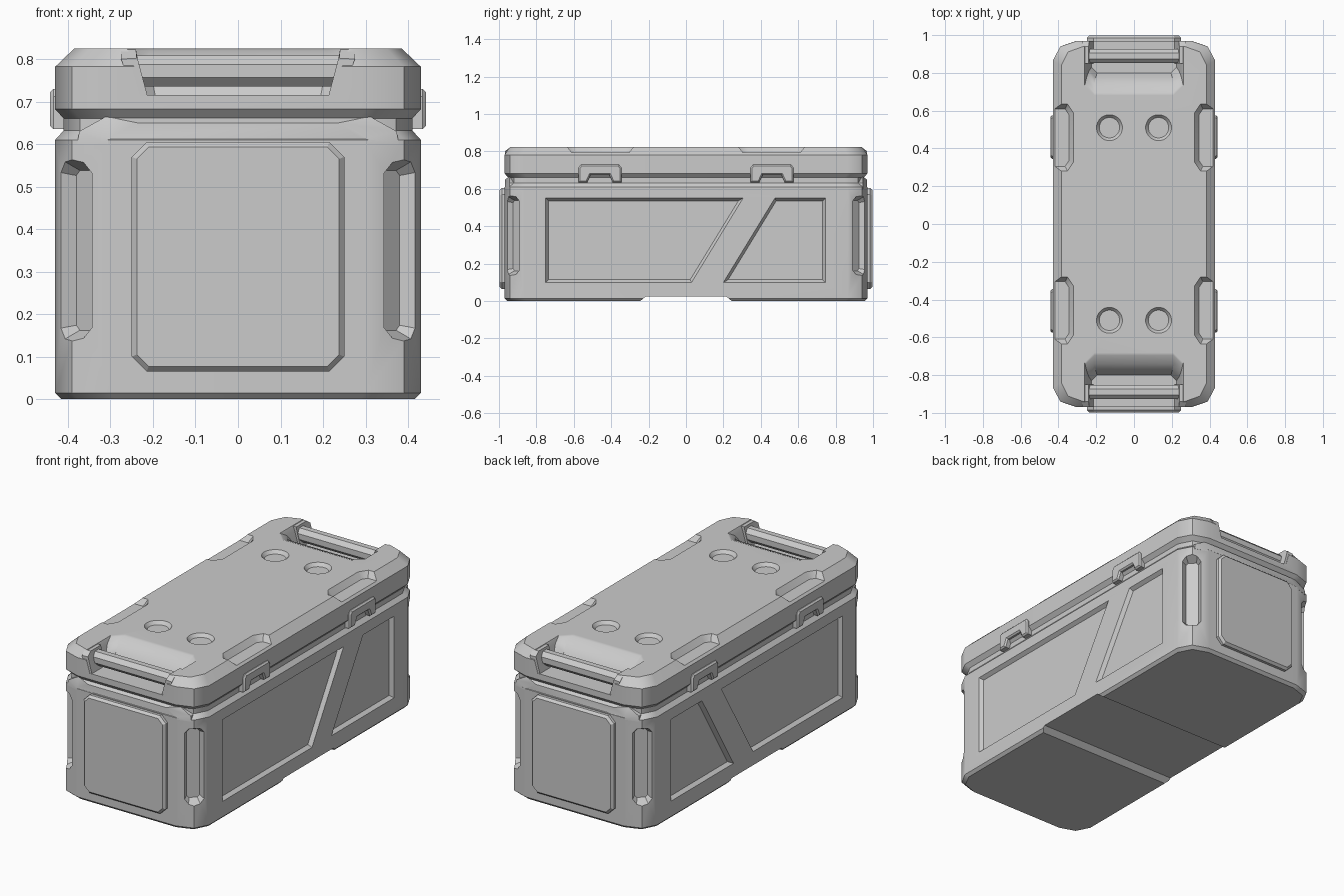
import bpy, bmesh, math
from mathutils import Vector

if "Cube" in bpy.data.objects:
    bpy.data.objects.remove(bpy.data.objects["Cube"])


def grow(poly, d):
    """Offset a closed 2D polygon outward by d (negative shrinks it)."""
    p = [Vector(q) for q in poly]
    n = len(p)
    area = sum(p[i - 1].x * p[i].y - p[i].x * p[i - 1].y for i in range(n))
    s = 1 if area > 0 else -1
    out = []
    for i in range(n):
        e1 = (p[i] - p[i - 1]).normalized()
        e2 = (p[(i + 1) % n] - p[i]).normalized()
        n1, n2 = Vector((e1.y, -e1.x)) * s, Vector((e2.y, -e2.x)) * s
        out.append(p[i] + (n1 + n2) * d / (1 + n1.dot(n2)))
    return out


def chamfer_rect(cx, cy, hw, hh, c):
    """Rectangle with cut corners."""
    pts = [(hw, -hh + c), (hw, hh - c), (hw - c, hh), (-hw + c, hh),
           (-hw, hh - c), (-hw, -hh + c), (-hw + c, -hh), (hw - c, -hh)]
    return [(cx + a, cy + b) for a, b in pts]


def ngon(cx, cy, r, n):
    return [(cx + r * math.cos((i + .5) * math.tau / n),
             cy + r * math.sin((i + .5) * math.tau / n)) for i in range(n)]


def loft(name, layers, frame):
    """Solid through a stack of (2D polygon, depth) layers."""
    bm = bmesh.new()
    rings = [[bm.verts.new(frame(q[0], q[1], d)) for q in poly] for poly, d in layers]
    n = len(rings[0])
    for r, t in zip(rings, rings[1:]):
        for i in range(n):
            j = (i + 1) % n
            bm.faces.new((r[i], r[j], t[j], t[i]))
    bm.faces.new(rings[0])
    bm.faces.new(rings[-1])
    bmesh.ops.recalc_face_normals(bm, faces=bm.faces)
    me = bpy.data.meshes.new(name)
    bm.to_mesh(me)
    bm.free()
    ob = bpy.data.objects.new(name, me)
    bpy.context.collection.objects.link(ob)
    return ob


def cut(target, cutter):
    cutter.hide_render = True
    m = target.modifiers.new("cut", 'BOOLEAN')
    m.operation, m.solver, m.object = 'DIFFERENCE', 'EXACT', cutter
    dg = bpy.context.evaluated_depsgraph_get()
    me = bpy.data.meshes.new_from_object(target.evaluated_get(dg))
    target.modifiers.clear()
    target.data = me
    bpy.data.objects.remove(cutter)


def top_frame(a, b, d):
    return (a, b, d)


def side_frame(s):          # a = y, b = z, depth outward along x
    return lambda a, b, d: (s * d, a, b)


def end_frame(s):           # a = x, b = z, depth outward along y
    return lambda a, b, d: (a, s * d, b)


def outline(ix=0, iy=0):
    """Crate plan with two-facet corners, inset by ix / iy."""
    q = [(.43, .865), (.39, .94), (.30, .97)]
    q += [(-x, y) for x, y in reversed(q)]
    q += [(-x, -y) for x, y in q]
    kx, ky = (.43 - ix) / .43, (.97 - iy) / .97
    return [(x * kx, y * ky) for x, y in q]


SIDES = (-1, 1)
CORNERS = [(sx, sy) for sx in SIDES for sy in SIDES]

# Main tub with recessed neck under the lid
body = loft("crate_body", [(outline(.015, .015), 0), (outline(), .015), (outline(), .61),
                           (outline(.02, .02), .632), (outline(.02, .02), .67)], top_frame)

# Shallow channel across the underside
channel = [(-.28, -.03), (.28, -.03), (.215, .025), (-.215, .025)]
cut(body, loft("channel_cutter", [(channel, -.6), (channel, .6)], side_frame(1)))

# Slanted recessed panels on the long sides
panels = [[(-.75, .10), (.03, .10), (.305, .55), (-.75, .55)],
          [(.20, .10), (.745, .10), (.745, .55), (.475, .55)]]
for s in SIDES:
    for p in panels:
        cut(body, loft("panel_cutter", [(grow(p, -.014), .41), (p, .43), (grow(p, .014), .45)],
                       side_frame(s)))

# Vertical slots in the corners
slot = chamfer_rect(-.385, .35, .033, .188, .012)
h = math.sqrt(.5)
for sx, sy in CORNERS:
    cut(body, loft("slot_cutter", [(slot, .89), (grow(slot, .03), .95)],
                   lambda a, b, d: (sx * h * (a + d), sy * h * (d - a), b)))

# Raised end plates and sloped lips above them
plate = chamfer_rect(0, .335, .25, .27, .035)
lip = [(-.39, .60), (.39, .60), (.385, .615), (.30, .65), (-.30, .65), (-.385, .615)]
lip_back = [(-.39, .60), (.39, .60), (.385, .63), (.32, .665), (-.32, .665), (-.385, .63)]
for s in SIDES:
    loft("end_plate", [(plate, .95), (plate, .985), (grow(plate, -.012), .998)], end_frame(s))
    loft("end_lip", [([(x * .97, z) for x, z in lip_back], .90),
                     ([(x * .97, z) for x, z in lip_back], .945),
                     ([(x * .79, z) for x, z in lip], .968)], end_frame(s))

# Lid with chamfered rims
lid = loft("lid", [(outline(.02, .02), .66), (outline(), .682), (outline(), .782),
                   (outline(.045, .03), .825)], top_frame)

# Handle wells at both lid ends
def well(hw, back, c):
    return [(-hw, 1.1), (-hw, back + c), (-hw + c, back), (hw - c, back),
            (hw, back + c), (hw, 1.1)]

for s in SIDES:
    cut(lid, loft("well_cutter", [(well(.225, .80, .03), .715), (well(.238, .775, .035), .76),
                                  (well(.25, .74, .04), .80), (well(.258, .695, .05), .82),
                                  (well(.27, .64, .06), .84)],
                  lambda a, b, d: (a, s * b, d)))

# Notches on the lid edges and round dimples on the top
notch = [(.50, .305), (.365, .305), (.345, .335), (.345, .58), (.365, .61), (.50, .61)]
for sx, sy in CORNERS:
    cut(lid, loft("notch_cutter", [(notch, .793), (grow(notch, .03), .832)],
                  lambda a, b, d: (sx * a, sy * b, d)))
    c = (sx * .13, sy * .51)
    cut(lid, loft("dimple_cutter", [(ngon(*c, .054, 24), .807), (ngon(*c, .073, 24), .83)],
                  top_frame))

# Handle bars with slanted lugs
for s in SIDES:
    bar = ngon(.89, .772, .04, 8)
    loft("handle_bar", [(bar, -.25), (bar, .25)], lambda a, b, d: (d, s * a, b))
    for sx in SIDES:
        lug = [(sx * x, z) for x, z in
               [(.275, .822), (.262, .765), (.24, .71), (.212, .71), (.236, .80), (.24, .822)]]
        low = [(x, min(z, .80)) for x, z in lug[:1]] + lug[1:5] + [(sx * .238, .802)]
        loft("handle_lug", [(lug, .85), (lug, .94), (low, .968)], end_frame(s))

# Latches bridging lid and body
half = [(.05, .675), (.068, .635), (.115, .635), (.115, .712), (.10, .73)]
for sx, sy in CORNERS:
    p = [(sy * .46 + a, b) for a, b in half + [(-a, b) for a, b in reversed(half)]]
    loft("latch", [(p, .40), (p, .434), (grow(p, -.008), .442)], side_frame(sx))

# Smooth the shallow corner facets, keep real edges crisp
bpy.ops.object.select_all(action='SELECT')
bpy.context.view_layer.objects.active = body
bpy.ops.object.shade_smooth_by_angle(angle=math.radians(32))
for ob in (body, lid):
    ob.modifiers.new("weighted_normals", 'WEIGHTED_NORMAL').keep_sharp = True
